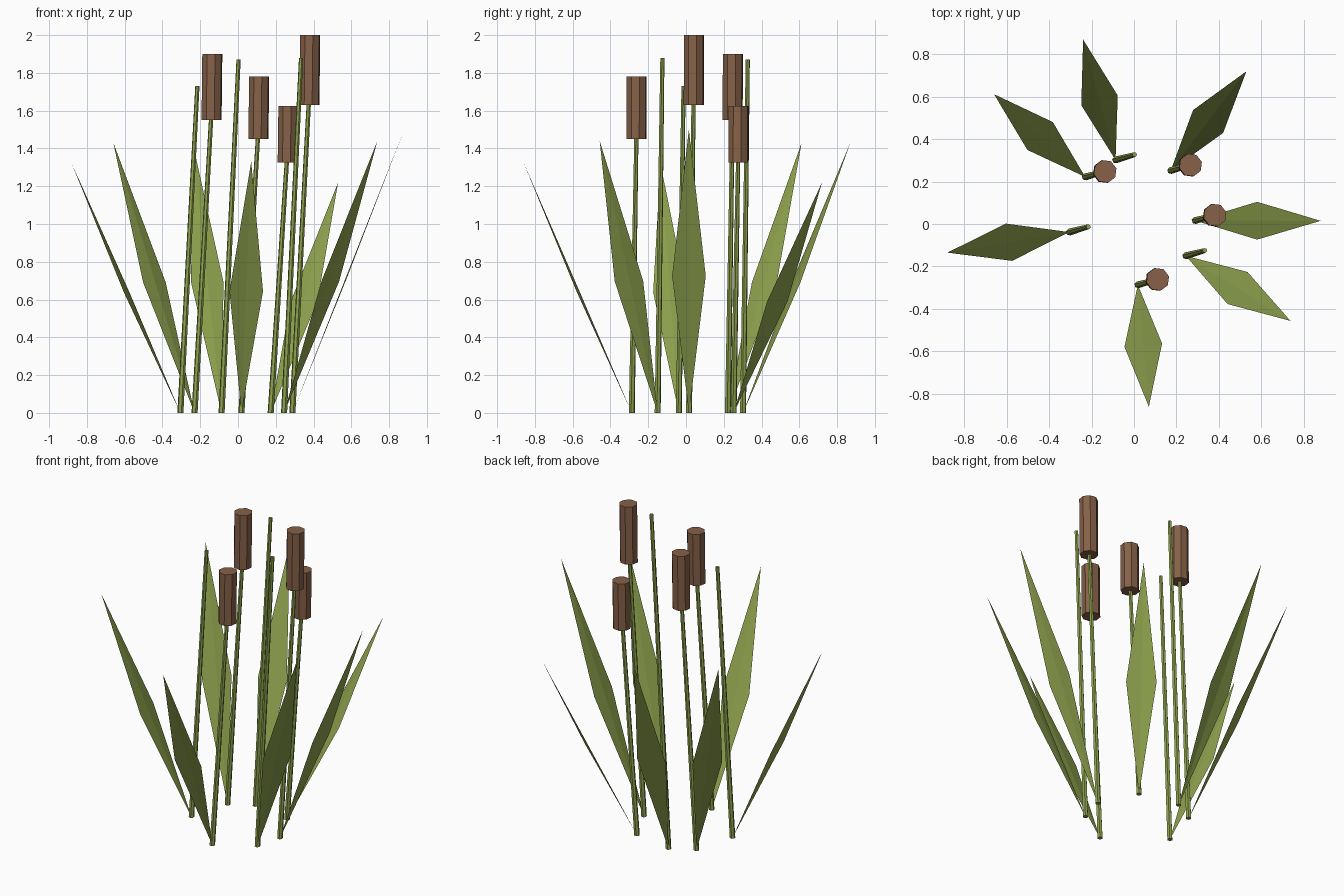
import bpy
import bmesh
from math import pi
from mathutils import Vector, Matrix

cube = bpy.data.objects.get("Cube")
if cube:
    bpy.data.objects.remove(cube, do_unlink=True)


def material(name, colour):
    mat = bpy.data.materials.new(name)
    mat.use_nodes = True
    mat.diffuse_color = (*colour, 1)
    bsdf = mat.node_tree.nodes["Principled BSDF"]
    bsdf.inputs["Base Color"].default_value = (*colour, 1)
    bsdf.inputs["Roughness"].default_value = 0.9
    return mat


GREEN = material("reed green", (0.27, 0.36, 0.075))
BROWN = material("seed head brown", (0.24, 0.12, 0.065))


def add_object(name, bm, mat):
    mesh = bpy.data.meshes.new(name)
    bm.to_mesh(mesh)
    bm.free()
    mesh.materials.append(mat)
    obj = bpy.data.objects.new(name, mesh)
    bpy.context.collection.objects.link(obj)


def rod(name, start, end, r_start, r_end, sides, turn, mat):
    """Capped prism with level ends, sheared between two points."""
    bm = bmesh.new()
    span = end - start
    bmesh.ops.create_cone(bm, cap_ends=True, segments=sides,
                          radius1=r_start, radius2=r_end, depth=span.z)
    bmesh.ops.rotate(bm, verts=bm.verts, matrix=Matrix.Rotation(turn, 3, "Z"))
    for v in bm.verts:
        v.co += (start + end) / 2 + Vector((span.x, span.y, 0)) * (v.co.z / span.z)
    add_object(name, bm, mat)


def leaf(name, base, tip):
    """Long diamond blade with a shallow ridge down the middle."""
    bm = bmesh.new()
    along = tip - base
    side = along.cross(Vector((0, 0, 1))).normalized()
    upper = side.cross(along).normalized()
    middle = base + along * 0.485 - upper * 0.006
    b, t = bm.verts.new(base), bm.verts.new(tip)
    right = bm.verts.new(middle + side * 0.089)
    left = bm.verts.new(middle - side * 0.089)
    bm.faces.new((b, right, t))
    bm.faces.new((b, t, left))
    add_object(name, bm, GREEN)


# Each reed: stem base (x, y), stem top z, leaf tip, seed head (bottom, top) or None
reeds = [
    ((-0.305, -0.038), 1.73, (-0.88, -0.135, 1.32), None),
    ((-0.23, 0.222), 1.60, (-0.66, 0.612, 1.43), (1.55, 1.90)),
    ((-0.087, 0.302), 1.87, (-0.24, 0.87, 1.43), None),
    ((0.173, 0.252), 1.40, (0.53, 0.72, 1.22), (1.325, 1.625)),
    ((0.288, 0.016), 1.70, (0.88, 0.015, 1.50), (1.63, 2.0)),
    ((0.244, -0.15), 1.88, (0.738, -0.457, 1.44), None),
    ((0.018, -0.287), 1.50, (0.07, -0.862, 1.33), (1.45, 1.78)),
]
LEAN = Vector((0.09, 0.025, 0))

for i, (xy, height, tip, head) in enumerate(reeds, 1):
    base = Vector((*xy, 0))
    top = base + LEAN + Vector((0, 0, height))
    rod(f"stem_{i}", base, top, 0.0165, 0.0115, 6, 0.3, GREEN)
    leaf(f"leaf_{i}", base, Vector(tip))
    if head:
        centre = base + LEAN
        rod(f"seed_head_{i}", centre + Vector((0, 0, head[0])),
            centre + Vector((0.004, 0.001, head[1])),
            0.055, 0.055, 8, pi / 12, BROWN)
